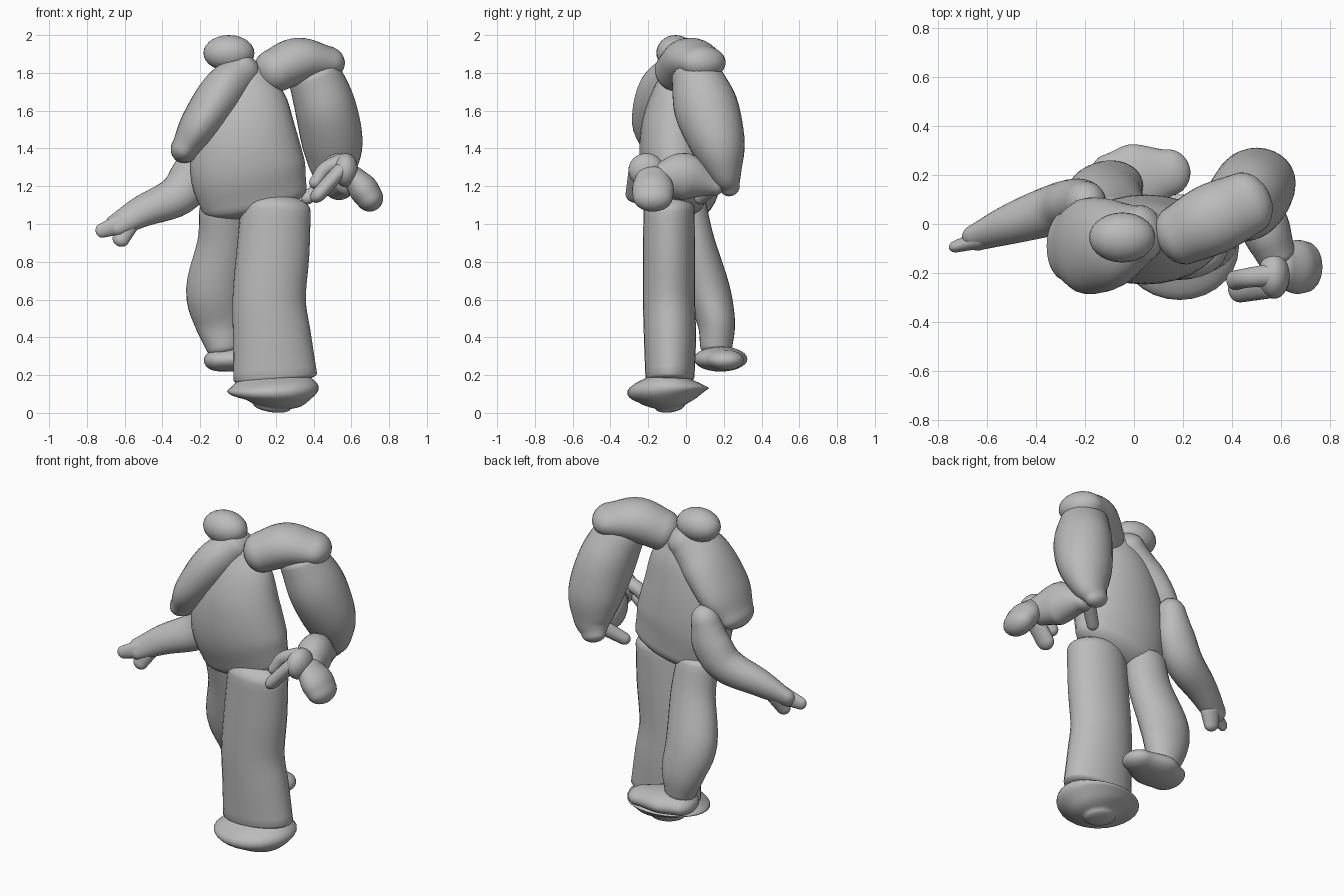
import bpy
import bmesh
import math
from mathutils import Vector

default_cube = bpy.data.objects.get("Cube")
if default_cube:
    bpy.data.objects.remove(default_cube, do_unlink=True)

SIDES = 28          # vertices around each limb
STEPS = 5           # rings between two given sections
DOME_RINGS = 6      # rings in each rounded end
X_AXIS, Z_AXIS = Vector((1, 0, 0)), Vector((0, 0, 1))

# One matte clay colour for the whole figure
clay = bpy.data.materials.new("clay grey")
clay.use_nodes = True
clay.diffuse_color = (0.5, 0.5, 0.5, 1)
clay.node_tree.nodes["Principled BSDF"].inputs["Base Color"].default_value = clay.diffuse_color


def finish(name, bm):
    """Turn a bmesh into a smooth object in the clay colour."""
    bmesh.ops.recalc_face_normals(bm, faces=bm.faces)
    for face in bm.faces:
        face.smooth = True
    mesh = bpy.data.meshes.new(name)
    bm.to_mesh(mesh)
    bm.free()
    mesh.materials.append(clay)
    obj = bpy.data.objects.new(name, mesh)
    bpy.context.collection.objects.link(obj)
    return obj


def smooth_path(sections):
    """Catmull-Rom spline through centre and radii together."""
    pts = [Vector(s) for s in sections]
    pts = [pts[0] * 2 - pts[1]] + pts + [pts[-1] * 2 - pts[-2]]
    out = []
    for p, q, r, s in zip(pts, pts[1:], pts[2:], pts[3:]):
        for i in range(STEPS):
            t = i / STEPS
            out.append(q + (r - p) * (t / 2)
                       + (p * 2 - q * 5 + r * 4 - s) * (t * t / 2)
                       + (q * 3 - p - r * 3 + s) * (t ** 3 / 2))
    out.append(pts[-2])
    return out


def limb(name, sections, across=X_AXIS, start=0.05, end=0.05):
    """Loft ellipses (x, y, z, radius across, radius other way) with domed ends."""
    path = smooth_path(sections)
    centres = [Vector(p[:3]) for p in path]
    last = len(path) - 1
    rings = []
    for i, p in enumerate(path):
        along = (centres[min(i + 1, last)] - centres[max(i - 1, 0)]).normalized()
        side = (across - along * across.dot(along)).normalized()
        rings.append((centres[i], along, side * p[3], along.cross(side) * p[4]))

    def dome(ring, length):
        centre, along, a, b = ring
        for k in range(1, DOME_RINGS + 1):
            angle = math.pi / 2 * k / (DOME_RINGS + 0.4)
            grow, shrink = math.sin(angle), math.cos(angle)
            yield centre + along * length * grow, along, a * shrink, b * shrink

    rings = list(dome(rings[0], -start))[::-1] + rings + list(dome(rings[-1], end))
    bm = bmesh.new()
    loops = []
    for centre, along, a, b in rings:
        turns = [math.tau * k / SIDES for k in range(SIDES)]
        loops.append([bm.verts.new(centre + a * math.cos(t) + b * math.sin(t)) for t in turns])
    for low, high in zip(loops, loops[1:]):
        for k in range(SIDES):
            n = (k + 1) % SIDES
            bm.faces.new((low[k], low[n], high[n], high[k]))
    bm.faces.new(loops[0])
    bm.faces.new(loops[-1])
    return finish(name, bm)


def ball(name, centre, radii):
    """Ellipsoid."""
    bm = bmesh.new()
    bmesh.ops.create_uvsphere(bm, u_segments=SIDES, v_segments=SIDES // 2, radius=1)
    bmesh.ops.scale(bm, vec=radii, verts=bm.verts)
    bmesh.ops.translate(bm, vec=centre, verts=bm.verts)
    return finish(name, bm)


# Head and torso
ball("head", (-0.048, -0.055, 1.905), (0.135, 0.102, 0.095))
limb("torso", [(0.085, -0.04, 1.13, 0.285, 0.145),
               (0.05, -0.06, 1.3, 0.305, 0.18),
               (0.045, -0.065, 1.5, 0.265, 0.175),
               (0.06, -0.05, 1.68, 0.2, 0.135),
               (0.07, -0.04, 1.8, 0.1, 0.08)], start=0.09)

# Right arm: heavy upper sleeve, then the outstretched forearm
limb("right_sleeve", [(0.03, -0.04, 1.81, 0.1, 0.12),
                      (-0.08, -0.08, 1.69, 0.125, 0.18),
                      (-0.2, -0.09, 1.52, 0.11, 0.195),
                      (-0.28, -0.09, 1.4, 0.075, 0.14)], start=0.08, end=0.08)
limb("right_forearm", [(-0.2, 0.09, 1.4, 0.085, 0.085),
                       (-0.235, 0.085, 1.27, 0.115, 0.1),
                       (-0.32, 0.06, 1.15, 0.11, 0.1),
                       (-0.5, 0, 1.07, 0.088, 0.078),
                       (-0.64, -0.055, 0.995, 0.065, 0.047)], start=0.1, end=0.06)
limb("right_fingers", [(-0.62, -0.06, 1.0, 0.055, 0.04),
                       (-0.72, -0.09, 0.965, 0.038, 0.025)], across=Z_AXIS, end=0.035)
limb("right_thumb", [(-0.59, -0.04, 0.99, 0.06, 0.045),
                     (-0.62, -0.065, 0.92, 0.045, 0.035)], end=0.04)

# Left arm: shoulder roll, upper arm, forearm turned forward
limb("left_shoulder", [(0.19, -0.045, 1.81, 0.115, 0.125),
                       (0.32, 0.02, 1.865, 0.122, 0.145),
                       (0.46, 0.085, 1.855, 0.09, 0.13)],
     across=Z_AXIS, start=0.095, end=0.1)
limb("left_upper_arm", [(0.4, 0.05, 1.8, 0.14, 0.13),
                        (0.462, 0.105, 1.62, 0.162, 0.17),
                        (0.5, 0.17, 1.42, 0.16, 0.145),
                        (0.495, 0.205, 1.28, 0.12, 0.095),
                        (0.47, 0.23, 1.2, 0.075, 0.055)], end=0.05)
limb("left_forearm", [(0.5, 0.15, 1.2, 0.06, 0.05),
                      (0.53, 0, 1.25, 0.1, 0.125),
                      (0.58, -0.13, 1.24, 0.08, 0.09)])
limb("left_cuff_tail", [(0.47, 0.16, 1.22, 0.045, 0.04),
                        (0.37, 0.08, 1.14, 0.035, 0.035)], across=Z_AXIS, end=0.04)

# Left hand
ball("left_knuckle", (0.57, -0.21, 1.285), (0.065, 0.095, 0.09))
limb("left_thumb", [(0.61, -0.175, 1.25, 0.06, 0.09),
                    (0.66, -0.175, 1.19, 0.078, 0.11),
                    (0.695, -0.175, 1.14, 0.073, 0.105)], end=0.075)
limb("left_upper_finger", [(0.54, -0.21, 1.33, 0.04, 0.045),
                           (0.46, -0.22, 1.29, 0.038, 0.04),
                           (0.41, -0.23, 1.22, 0.033, 0.04)], across=Z_AXIS, end=0.035)
limb("left_lower_finger", [(0.54, -0.25, 1.28, 0.04, 0.055),
                           (0.43, -0.265, 1.16, 0.038, 0.055)], across=Z_AXIS, end=0.055)

# Left leg and its flared foot
limb("left_leg", [(0.2, -0.09, 1.08, 0.185, 0.135),
                  (0.185, -0.09, 0.85, 0.193, 0.138),
                  (0.165, -0.09, 0.6, 0.194, 0.138),
                  (0.18, -0.085, 0.4, 0.207, 0.138),
                  (0.197, -0.085, 0.19, 0.222, 0.13)], start=0.08, end=0.04)
limb("left_foot", [(0.18, -0.095, 0.19, 0.18, 0.1),
                   (0.185, -0.095, 0.125, 0.243, 0.215),
                   (0.185, -0.09, 0.075, 0.19, 0.165),
                   (0.18, -0.085, 0.035, 0.1, 0.08)], start=0.015, end=0.03)

# Right leg, stepping back, with its raised foot
limb("right_leg", [(-0.08, 0, 1.08, 0.125, 0.11),
                   (-0.08, 0.045, 0.9, 0.135, 0.108),
                   (-0.12, 0.115, 0.65, 0.155, 0.118),
                   (-0.095, 0.16, 0.48, 0.135, 0.1),
                   (-0.075, 0.16, 0.35, 0.095, 0.085)])
limb("right_foot", [(-0.1, 0.17, 0.28, 0.06, 0.115),
                    (0.01, 0.185, 0.285, 0.066, 0.142),
                    (0.14, 0.21, 0.28, 0.055, 0.095)],
     across=Z_AXIS, start=0.08, end=0.09)
